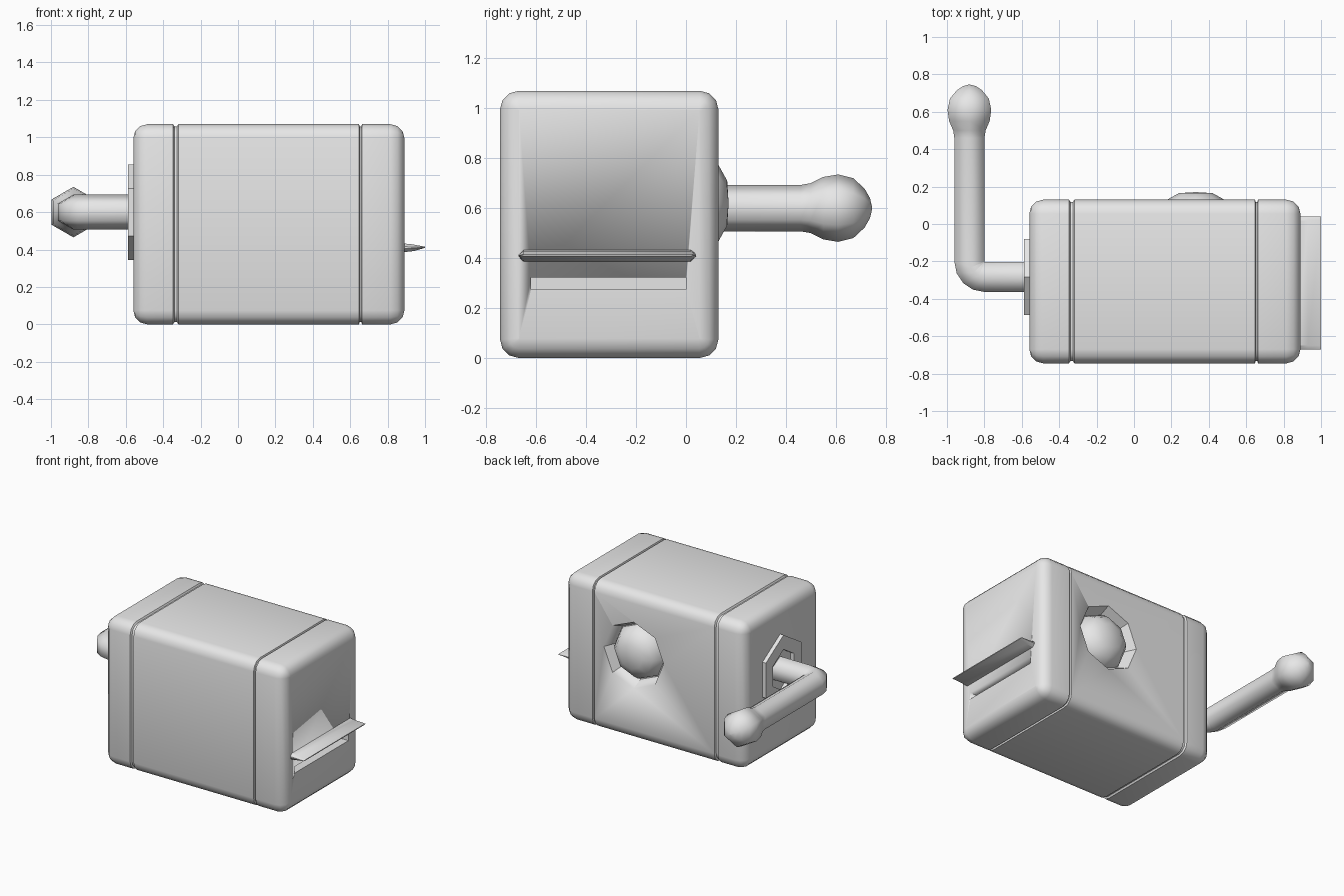
import bpy, bmesh, math
from mathutils import Vector

cube = bpy.data.objects.get("Cube")
if cube:
    bpy.data.objects.remove(cube, do_unlink=True)

GREY = (0.8, 0.8, 0.8, 1)
mat = bpy.data.materials.new("light grey")
mat.use_nodes = True
mat.diffuse_color = GREY
mat.node_tree.nodes["Principled BSDF"].inputs["Base Color"].default_value = GREY


def loft(name, rings, angle=35, closed=False):
    """Skin a list of equal-length point rings; cap the ends unless closed."""
    bm = bmesh.new()
    rows = [[bm.verts.new(p) for p in ring] for ring in rings]
    n = len(rows[0])
    pairs = list(zip(rows, rows[1:]))
    if closed:
        pairs.append((rows[-1], rows[0]))
    else:
        bm.faces.new(rows[0])
        bm.faces.new(rows[-1])
    for a, b in pairs:
        for i in range(n):
            j = (i + 1) % n
            bm.faces.new((a[i], a[j], b[j], b[i]))
    bmesh.ops.recalc_face_normals(bm, faces=bm.faces)
    mesh = bpy.data.meshes.new(name)
    bm.to_mesh(mesh)
    bm.free()
    ob = bpy.data.objects.new(name, mesh)
    bpy.context.collection.objects.link(ob)
    mesh.materials.append(mat)
    bpy.ops.object.select_all(action="DESELECT")
    ob.select_set(True)
    bpy.context.view_layer.objects.active = ob
    bpy.ops.object.shade_smooth_by_angle(angle=math.radians(angle))
    return ob


def polygon(center, u, v, ru, rv, n):
    """Ring of n points around center, first point along v."""
    c, u, v = Vector(center), Vector(u), Vector(v)
    return [c + u * ru * math.sin(math.tau * i / n) + v * rv * math.cos(math.tau * i / n)
            for i in range(n)]


X, Y, Z = (1, 0, 0), (0, 1, 0), (0, 0, 1)

# Body: rounded-rectangle sections along x, with two shallow seams
BEVEL = 0.075
HALF_Y, HALF_Z, MID_Y, MID_Z = 0.4375, 0.535, -0.3075, 0.535


def body_section(x, inset):
    r = max(BEVEL - inset, 0.004)
    hy, hz = HALF_Y - inset - r, HALF_Z - inset - r
    pts = []
    for k, (sy, sz) in enumerate(((1, 1), (-1, 1), (-1, -1), (1, -1))):
        for s in range(4):
            a = math.radians(90 * k + 30 * s)
            pts.append((x, MID_Y + sy * hy + r * math.cos(a), MID_Z + sz * hz + r * math.sin(a)))
    return pts


def end_cap(x, direction):
    steps = [math.radians(30 * s) for s in range(4)]
    return [(x + direction * BEVEL * (1 - math.cos(a)), BEVEL * (1 - math.sin(a))) for a in steps]


def seam(x, w):
    return [(x - w, 0), (x - w / 2, 0.012), (x + w / 2, 0.012), (x + w, 0)]


stations = (end_cap(-0.56, 1) + seam(-0.333, 0.014) + seam(0.655, 0.008)
            + end_cap(0.89, -1)[::-1])
body = loft("body", [body_section(x, i) for x, i in stations])

# Cutters for the rear recess and the side slot
DIAL = (0.33, 0.62)
recess = loft("recess_cutter", [polygon((DIAL[0], y, DIAL[1]), X, Z, r, r, 8)
                                for y, r in ((0.15, 0.25), (0.05, 0.205))])
slot = loft("slot_cutter", [[(x, y, z) for y, z in ((-0.62, 0.275), (0, 0.275), (0, 0.322), (-0.62, 0.322))]
                            for x in (0.83, 0.95)])
for cutter in (recess, slot):
    cutter.hide_render = True
    mod = body.modifiers.new("cut", "BOOLEAN")
    mod.object = cutter
    mod.operation = "DIFFERENCE"
    mod.solver = "EXACT"
    bpy.context.view_layer.objects.active = body
    bpy.ops.object.modifier_apply(modifier=mod.name)
    bpy.data.objects.remove(cutter, do_unlink=True)

# Domed dial inside the recess
loft("rear_dome", [polygon((DIAL[0], y, DIAL[1]), X, Z, r, r, 8)
                   for y, r in ((0.04, 0.2), (0.08, 0.19), (0.13, 0.153), (0.165, 0.09), (0.17, 0.01))], 60)

# Lip above the slot, pinched at both ends
LIP = ((0.87, 0.434), (0.93, 0.428), (1.0, 0.415), (1.0, 0.409), (0.94, 0.392), (0.87, 0.384))
loft("side_lip", [[(x, y, 0.411 + (z - 0.411) * s) for x, z in LIP]
                  for y, s in ((-0.67, 0.2), (-0.65, 1), (0.02, 1), (0.04, 0.2))])

# Collar around the crank
HUB_Y, HUB_Z = -0.283, 0.6
loft("crank_collar", [polygon((x, HUB_Y, HUB_Z), Y, Z, r * 0.92, r, 6)
                      for x, r in ((-0.555, 0.255), (-0.588, 0.255), (-0.588, 0.15), (-0.555, 0.15))],
     30, closed=True)

# Crank: six-sided bar swept round a tight bend, ending in a knob
BAR, ARM_X = 0.093, -0.88
path = [(-0.54, HUB_Y, 180, BAR)]
for step in range(5):
    t = math.radians(22.5 * step)
    path.append((-0.798 - 0.082 * math.sin(t), -0.201 - 0.082 * math.cos(t), 180 - 22.5 * step, BAR))
KNOB = ((0.46, BAR), (0.5, 0.1), (0.55, 0.125), (0.61, 0.135), (0.67, 0.12),
        (0.715, 0.078), (0.737, 0.04), (0.745, 0.005))
path += [(ARM_X, y, 90, r) for y, r in KNOB]
rings = []
for x, y, heading, r in path:
    h = math.radians(heading)
    rings.append(polygon((x, y, HUB_Z), (-math.sin(h), math.cos(h), 0), Z, r, r, 6))
loft("crank_handle", rings, 65)
